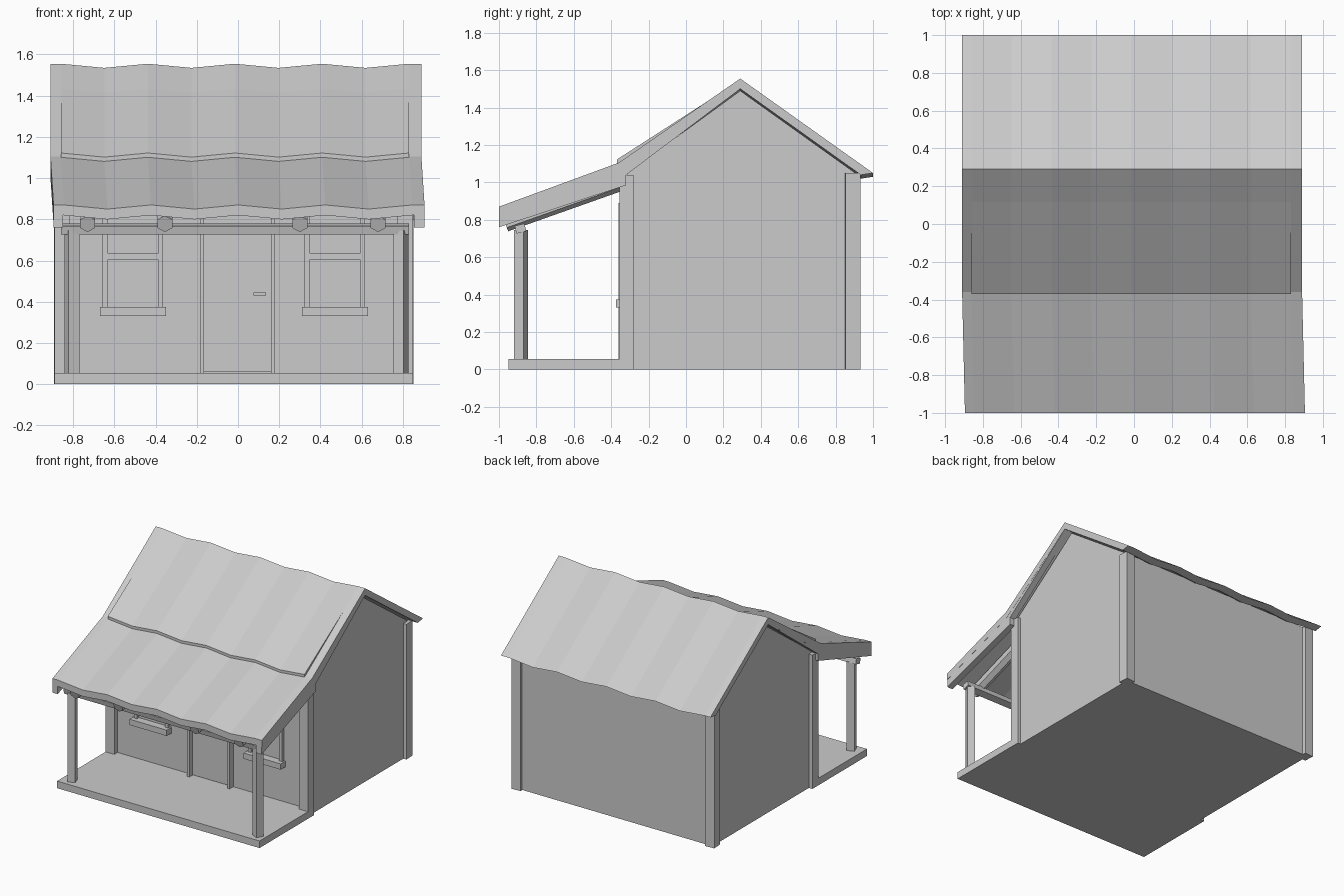
import bpy, bmesh, math
from mathutils import Vector, Matrix

if "Cube" in bpy.data.objects:
    bpy.data.objects.remove(bpy.data.objects["Cube"])


def finish(name, bm):
    bmesh.ops.recalc_face_normals(bm, faces=bm.faces)
    me = bpy.data.meshes.new(name)
    bm.to_mesh(me)
    bm.free()
    ob = bpy.data.objects.new(name, me)
    bpy.context.collection.objects.link(ob)
    return ob


def box(name, x, y, z, rot=(0, 0, 0)):
    """Box from (min, max) ranges, optionally turned about its own centre."""
    bm = bmesh.new()
    bmesh.ops.create_cube(bm, size=1)
    size = [r[1] - r[0] for r in (x, y, z)]
    bmesh.ops.scale(bm, vec=size, verts=bm.verts)
    ob = finish(name, bm)
    ob.location = [(r[0] + r[1]) / 2 for r in (x, y, z)]
    ob.rotation_euler = [math.radians(a) for a in rot]
    return ob


def loft(name, profile, stations):
    """Sweep a closed (y, z) profile along x; stations are (x, z offset)."""
    bm = bmesh.new()
    rings = []
    for x, dz in stations:
        rings.append([bm.verts.new((x + (0.015 if y < -0.9 else 0), y, z + dz))
                      for y, z in profile])
    n = len(profile)
    for a, b in zip(rings, rings[1:]):
        for i in range(n):
            j = (i + 1) % n
            bm.faces.new((a[i], a[j], b[j], b[i]))
    bm.faces.new(rings[0])
    bm.faces.new(rings[-1])
    return finish(name, bm)


# House body with gable ends
loft("house_walls", [(-0.315, 0), (0.905, 0), (0.905, 1.05), (0.29, 1.49), (-0.315, 1.05)],
     [(-0.86, 0), (0.825, 0)])

# Corner posts of the house
for side, x in (("left", (-0.89, -0.815)), ("right", (0.775, 0.85))):
    box(side + "_front_corner_post", x, (-0.355, -0.28), (0, 1.04))
    box(side + "_back_corner_post", x, (0.85, 0.93), (0, 1.05), (0, 0, 4))

# Sagging roof: zigzag wave along the ridge
inner = [(-0.86 + 0.2113 * i, -0.02 * (i % 2)) for i in range(9)]
loft("main_roof",
     [(1, 1.05), (0.29, 1.555), (-0.36, 1.105), (-1, 0.87),
      (-1, 0.82), (-0.36, 1.05), (0.29, 1.50), (0.935, 1.04)],
     [(-0.91, 0)] + inner + [(0.89, 0)])
loft("front_roof_overlay",
     [(0.28, 1.54), (-0.37, 1.122), (-0.37, 1.09), (0.28, 1.51)], inner[:-1] + [(0.83, 0)])

# Deep side boards under the roof edge
for side, x in (("left", (-0.909, -0.865)), ("right", (0.84, 0.889))):
    loft(side + "_roof_side_board",
         [(0.29, 1.553), (-0.36, 1.103), (-1, 0.868), (-1, 0.76), (-0.32, 0.985),
          (-0.32, 1.04), (0.29, 1.50)], [(v, 0) for v in x])

# Porch deck, posts and front beam
box("porch_deck", (-0.89, 0.85), (-0.95, -0.3), (0, 0.055))
for side, x, a in (("left", -0.805, 20), ("right", 0.79, -25)):
    box(side + "_porch_post", (x - 0.028, x + 0.028), (-0.911, -0.855), (0.05, 0.745), (0, 0, a))
box("porch_beam", (-0.86, 0.83), (-0.912, -0.858), (0.732, 0.774), (14, 0, 0))

# Six-sided log rafters
start_y, start_z, end_y, end_z = -0.965, 0.778, -0.31, 1.01
for i, x in enumerate((-0.73, -0.355, 0.30, 0.68)):
    d = Vector((0, end_y - start_y, end_z - start_z))
    bm = bmesh.new()
    bmesh.ops.create_cone(bm, cap_ends=True, segments=6, radius1=0.042, radius2=0.042,
                          depth=d.length, matrix=Matrix.Rotation(math.radians(30), 4, 'Z'))
    ob = finish("rafter_%d" % (i + 1), bm)
    ob.location = (x, (start_y + end_y) / 2, (start_z + end_z) / 2)
    ob.rotation_euler = d.to_track_quat('Z', 'X').to_euler()

# Windows: sill, uprights and rails
for side, c in (("left", -0.51), ("right", 0.47)):
    box(side + "_window_sill", (c - 0.16, c + 0.16), (-0.375, -0.3), (0.33, 0.375))
    for k, s in (("outer", -1), ("inner", 1)):
        u = c + s * 0.134
        box(side + "_window_upright_" + k, (u - 0.013, u + 0.013), (-0.34, -0.3), (0.375, 0.86))
    for k, z in (("middle", 0.605), ("top", 0.84)):
        box(side + "_window_rail_" + k, (c - 0.122, c + 0.122), (-0.335, -0.3), (z, z + 0.03))

# Door with frame and handle
box("door", (-0.165, 0.16), (-0.325, -0.3), (0.06, 0.87))
for side, x in (("left", -0.175), ("right", 0.17)):
    box(side + "_door_frame", (x - 0.01, x + 0.01), (-0.36, -0.3), (0.05, 0.89))
box("door_lintel", (-0.185, 0.18), (-0.355, -0.3), (0.87, 0.89))
box("door_handle", (0.075, 0.135), (-0.35, -0.32), (0.43, 0.445))
